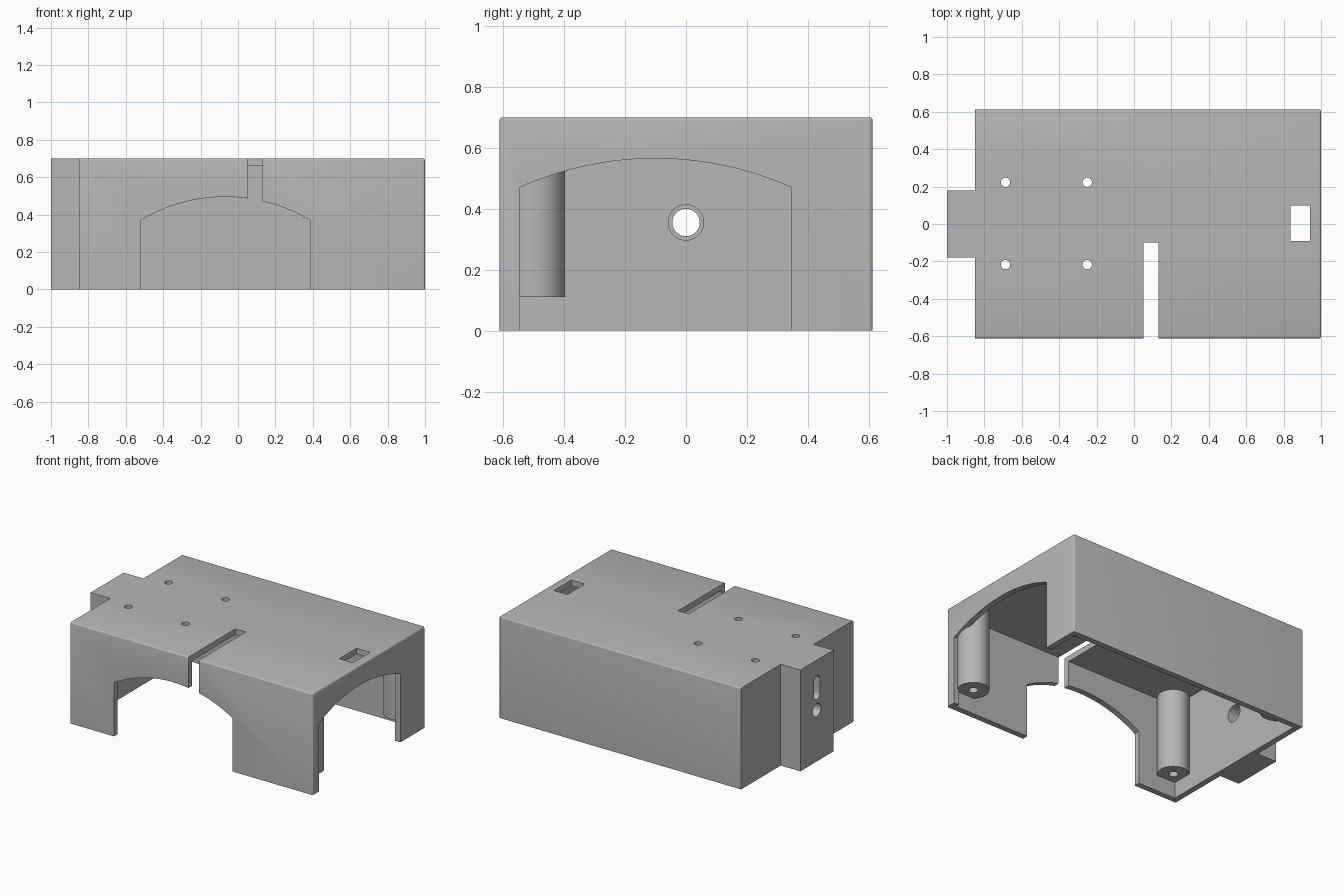
import bpy, bmesh, math
from mathutils import Vector, Matrix

if "Cube" in bpy.data.objects:
    bpy.data.objects.remove(bpy.data.objects["Cube"], do_unlink=True)

grey = bpy.data.materials.new("plain grey")
grey.use_nodes = True
colour = (0.47, 0.47, 0.47, 1)
grey.diffuse_color = colour
grey.node_tree.nodes["Principled BSDF"].inputs["Base Color"].default_value = colour

LEFT, RIGHT, DEPTH, TOP, WALL = -0.85, 1.0, 0.612, 0.7, 0.04


def finish(name, bm):
    bmesh.ops.recalc_face_normals(bm, faces=bm.faces)
    mesh = bpy.data.meshes.new(name)
    bm.to_mesh(mesh)
    bm.free()
    mesh.materials.append(grey)
    ob = bpy.data.objects.new(name, mesh)
    bpy.context.collection.objects.link(ob)
    return ob


def box(name, low, high, round_edges=None):
    bm = bmesh.new()
    bmesh.ops.create_cube(bm, size=1)
    low, high = Vector(low), Vector(high)
    for v in bm.verts:
        v.co = (low + high) / 2 + v.co * (high - low)
    if round_edges:
        edges = [e for e in bm.edges if round_edges(e)]
        bmesh.ops.bevel(bm, geom=edges, offset=0.01, segments=3,
                        profile=0.5, affect='EDGES')
    return finish(name, bm)


def cylinder(name, radius, start, end, sides=48):
    start, end = Vector(start), Vector(end)
    axis = end - start
    turn = Vector((0, 0, 1)).rotation_difference(axis).to_matrix().to_4x4()
    bm = bmesh.new()
    bmesh.ops.create_cone(bm, cap_ends=True, segments=sides, radius1=radius,
                          radius2=radius, depth=axis.length,
                          matrix=Matrix.Translation((start + end) / 2) @ turn)
    return finish(name, bm)


def prism(name, outline, place, near, far):
    bm = bmesh.new()
    face = bm.faces.new([bm.verts.new(place(u, v, near)) for u, v in outline])
    new = bmesh.ops.extrude_face_region(bm, geom=[face])["geom"]
    shift = place(0, 0, far) - place(0, 0, near)
    bmesh.ops.translate(bm, vec=shift, verts=[g for g in new if isinstance(g, bmesh.types.BMVert)])
    return finish(name, bm)


def arch(u0, u1, spring, crown, steps=32):
    # straight jambs under a circular arc
    half, rise = (u1 - u0) / 2, crown - spring
    radius = (half * half + rise * rise) / (2 * rise)
    sweep = math.asin(half / radius)
    points = [(u0, -0.1)]
    for i in range(steps + 1):
        a = sweep * (2 * i / steps - 1)
        points.append(((u0 + u1) / 2 + radius * math.sin(a),
                       crown - radius + radius * math.cos(a)))
    return points + [(u1, -0.1)]


def combine(body, other, operation):
    mod = body.modifiers.new("combine", 'BOOLEAN')
    mod.operation, mod.solver, mod.object = operation, 'EXACT', other
    bpy.context.view_layer.objects.active = body
    bpy.ops.object.modifier_apply(modifier=mod.name)
    bpy.data.objects.remove(other, do_unlink=True)


# outer cover, softened along the top and the right-hand corners
def soft(e):
    a, b = (v.co for v in e.verts)
    at_left = max(a.x, b.x) < LEFT + 0.01
    at_floor = max(a.z, b.z) < 0.01
    return not at_left and not at_floor


cover = box("cover", (LEFT, -DEPTH, 0), (RIGHT, DEPTH, TOP), soft)


def cut(other):
    combine(cover, other, 'DIFFERENCE')


def add(other):
    combine(cover, other, 'UNION')


# hollow inside, open at the bottom
cut(box("cavity", (LEFT + WALL, WALL - DEPTH, -0.2), (RIGHT - WALL, DEPTH - WALL, TOP - WALL)))

# arched openings in the front and right-hand walls
cut(prism("front_opening", arch(-0.52, 0.385, 0.37, 0.495),
          lambda u, v, w: Vector((u, w, v)), -0.8, WALL - DEPTH + 0.01))
cut(prism("side_opening", arch(-0.545, 0.345, 0.47, 0.565),
          lambda u, v, w: Vector((w, u, v)), RIGHT - WALL - 0.01, 1.2))

# end block
add(box("end_block", (-1, -0.18, 0), (LEFT + 0.02, 0.18, TOP)))

# corner screw posts with pilot holes
inset = 0.115
for x in (LEFT + inset, RIGHT - inset):
    for y in (inset - DEPTH, DEPTH - inset):
        add(cylinder("post", 0.1, (x, y, 0.11), (x, y, TOP - 0.02)))
        cut(cylinder("pilot_hole", 0.03, (x, y, 0), (x, y, 0.5), 24))

# slit in the roof and front wall, and the rectangular window in the roof
cut(box("slit", (0.05, -0.8, 0.3), (0.13, -0.1, 0.8)))
cut(box("roof_window", (0.837, -0.09, 0.6), (0.94, 0.1, 0.8)))

# four small roof holes
for x in (-0.687, -0.25):
    for y in (-0.217, 0.223):
        cut(cylinder("roof_hole", 0.025, (x, y, 0.6), (x, y, 0.8), 24))

# stepped hole through the end block
cut(cylinder("through_hole", 0.045, (-1.1, 0, 0.355), (-0.7, 0, 0.355)))
cut(cylinder("counterbore", 0.058, (-0.9, 0, 0.355), (-0.7, 0, 0.355)))

# blind upright slot on the end block
slot = []
for centre, first in ((0.56, 0), (0.46, math.pi)):
    for i in range(13):
        a = first + math.pi * i / 12
        slot.append((0.032 * math.cos(a), centre + 0.032 * math.sin(a)))
cut(prism("end_slot", slot, lambda u, v, w: Vector((w, u, v)), -1.1, -0.88))

# shading
bpy.ops.object.select_all(action='DESELECT')
cover.select_set(True)
bpy.context.view_layer.objects.active = cover
bpy.ops.object.shade_smooth_by_angle(angle=math.radians(35))
